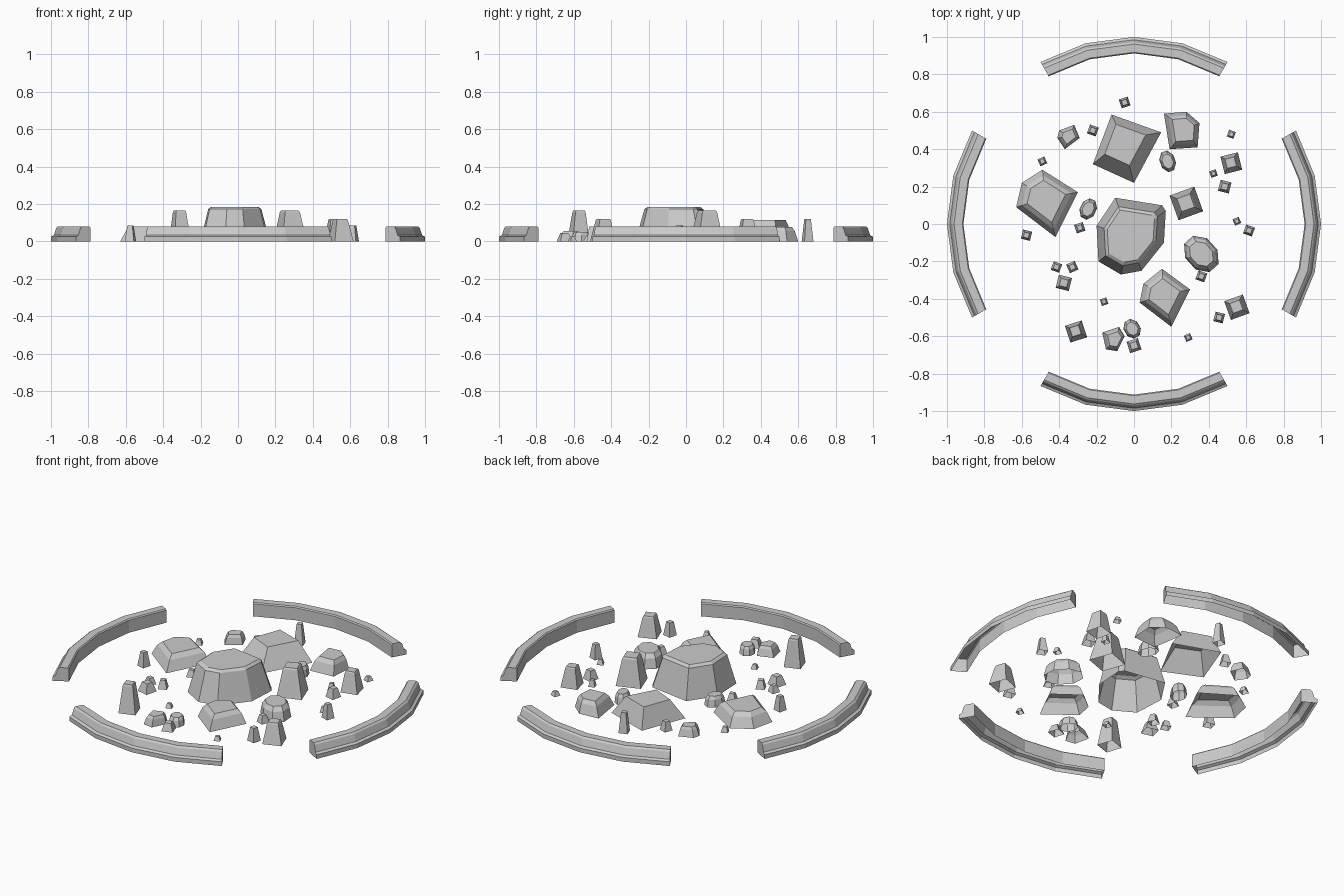
import bpy, bmesh
from math import sin, cos, radians, pi

if "Cube" in bpy.data.objects:
    bpy.data.objects.remove(bpy.data.objects["Cube"])


def make_object(name, verts, faces):
    mesh = bpy.data.meshes.new(name)
    mesh.from_pydata(verts, [], faces)
    mesh.update()
    obj = bpy.data.objects.new(name, mesh)
    bpy.context.collection.objects.link(obj)
    return obj


# Curb arc: profile (radius, height) swept over 60 degrees, open underneath
def curb(name, mid_angle):
    prof = [(1.0, 0), (1.0, .025), (.985, .033), (.972, .072),
            (.962, .08), (.918, .08), (.912, .074), (.912, 0)]
    n, steps = len(prof), 4
    verts = []
    for i in range(steps + 1):
        a = radians(mid_angle - 30 + 15 * i)
        verts += [(r * cos(a), r * sin(a), z) for r, z in prof]
    faces = []
    for i in range(steps):
        for j in range(n - 1):
            a = i * n + j
            faces.append((a, a + n, a + n + 1, a + 1))
    faces.append(tuple(range(n)))
    faces.append(tuple(reversed(range(steps * n, steps * n + n))))
    make_object(name, verts, faces)


# Rock: outline (clockwise from above) lofted through tiers (scale, height), open underneath
def rock(name, outline, tiers, shift=(0, 0)):
    pts = outline[::-1]
    n = len(pts)
    cx = sum(p[0] for p in pts) / n
    cy = sum(p[1] for p in pts) / n
    tiers = [(1, 0)] + tiers
    top = tiers[-1][1]
    verts = []
    for s, z in tiers:
        f = z / top
        verts += [(cx + (x - cx) * s + shift[0] * f,
                   cy + (y - cy) * s + shift[1] * f, z) for x, y in pts]
    faces = []
    for k in range(len(tiers) - 1):
        for j in range(n):
            a, b = k * n + j, k * n + (j + 1) % n
            faces.append((a, b, b + n, a + n))
    faces.append(tuple(range((len(tiers) - 1) * n, len(tiers) * n)))
    make_object(name, verts, faces)


def ngon(x, y, rx, ry, sides, turn):
    t = radians(turn)
    out = []
    for i in range(sides):
        a = -2 * pi * i / sides + pi / sides
        u, v = rx * cos(a), ry * sin(a)
        out.append((x + u * cos(t) - v * sin(t), y + u * sin(t) + v * cos(t)))
    return out


for k, side in enumerate(("right", "back", "left", "front")):
    curb("curb_" + side, 90 * k)

# Large centre boulder
rock("centre_boulder", [(-.10, .14), (.15, .10), (.17, .07), (.16, -.10), (.04, -.25),
                        (-.07, -.27), (-.19, -.20), (-.20, -.01)],
     [(.77, .172), (.68, .185)], (-.005, .0))

# Broad low slab at the back
rock("back_slab", [(-.12, .585), (.145, .49), (0, .22), (-.22, .32)],
     [(.60, .115)], (-.005, .02))

# Low faceted stones
stones = [
    (.08, [(-.49, .29), (-.30, .17), (-.42, -.07), (-.63, .09), (-.60, .22)]),
    (.078, [(.16, .59), (.28, .60), (.35, .54), (.34, .41), (.19, .40)]),
    (.08, [(.15, -.24), (.30, -.35), (.20, -.55), (.03, -.42), (.05, -.32)]),
    (.055, [(-.32, .53), (-.29, .46), (-.37, .40), (-.41, .46), (-.40, .50)]),
    (.055, [(-.17, -.58), (-.08, -.55), (-.05, -.60), (-.09, -.68), (-.15, -.67)]),
]
for i, (h, outline) in enumerate(stones):
    rock(f"faceted_stone_{i + 1}", outline, [(.80, .72 * h), (.62, h)], (.005, .0))

# Rounded eight-sided pebbles: x, y, half sizes, turn, height
pebbles = [(.36, -.16, .085, .11, 42, .08), (-.01, -.56, .045, .055, 30, .05),
           (.18, .335, .043, .06, 20, .06), (-.245, .08, .045, .06, -25, .06)]
for i, (x, y, rx, ry, t, h) in enumerate(pebbles):
    rock(f"pebble_{i + 1}", ngon(x, y, rx, ry, 8, t), [(.88, .7 * h), (.68, h)])

# Four-sided upright chunks: x, y, half size, turn, height
chunks = [(.28, .11, .07, 20, .165), (-.31, -.575, .047, 18, .165),
          (.55, -.445, .053, 20, .12), (.52, .325, .048, 14, .12)]
for i, (x, y, s, t, h) in enumerate(chunks):
    k = s * 2 ** .5
    rock(f"chunk_{i + 1}", ngon(x, y, k, k, 4, t), [(.6, .94 * h), (.52, h)], (-.003, .003))

# Small four-sided debris: x, y, half size, height
debris = [(-.05, .65, .025, .12), (-.22, .50, .025, .055), (-.49, .335, .02, .03),
          (-.575, -.06, .025, .085), (-.29, -.02, .024, .04), (-.415, -.23, .024, .04),
          (-.33, -.23, .025, .05), (-.375, -.315, .036, .055), (-.16, -.415, .018, .025),
          (.36, -.28, .025, .045), (.29, -.607, .018, .025), (.455, -.50, .026, .08),
          (0, -.65, .032, .045), (.615, -.035, .025, .085), (.55, .015, .018, .03),
          (.485, .20, .03, .055), (.425, .27, .018, .04), (.52, .48, .019, .025)]
for i, (x, y, s, h) in enumerate(debris):
    k = s * 2 ** .5
    turn = (18, -20, 24, -14)[i % 4]
    rock(f"debris_{i + 1}", ngon(x, y, k, k, 4, turn), [(.55, h)])
